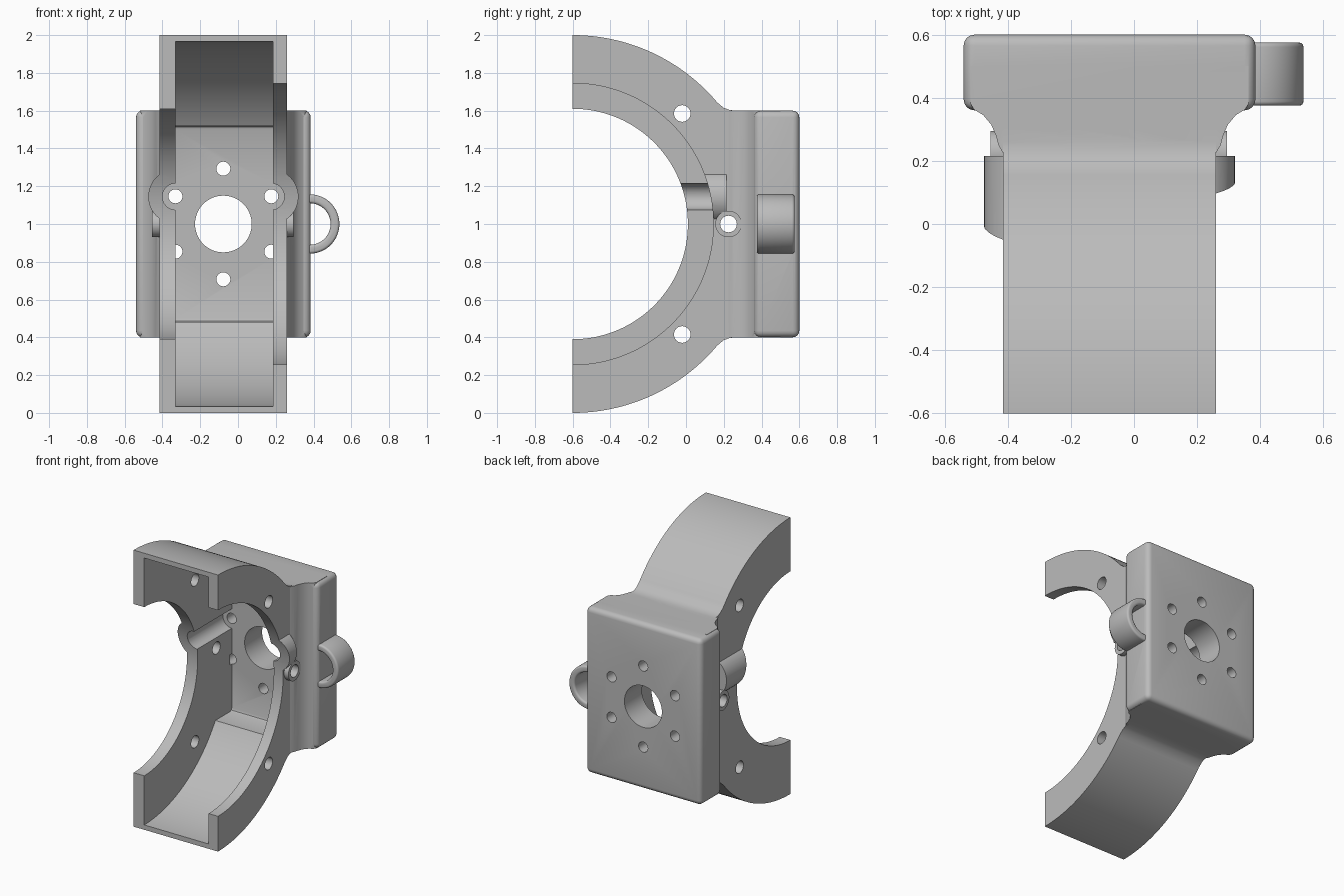
import bpy
import bmesh
from math import sin, cos, radians, pi
from mathutils import Vector

cube = bpy.data.objects.get("Cube")
if cube:
    bpy.data.objects.remove(cube, do_unlink=True)

CX = -0.0775          # centre plane of the bracket
HALF = 0.3375         # half width of the half ring
RING = (-0.6, 1.0)    # ring axis (y, z)

grey = bpy.data.materials.new("plain_grey")
grey.use_nodes = True
COLOUR = (0.5, 0.5, 0.5, 1)
grey.diffuse_color = COLOUR
grey.node_tree.nodes["Principled BSDF"].inputs["Base Color"].default_value = COLOUR


def prism(name, points, axis, start, end):
    """Extrude a 2D outline along an axis; the outline uses the other two axes in order."""
    bm = bmesh.new()
    rows = []
    for t in (start, end):
        row = []
        for p in points:
            co = list(p)
            co.insert("xyz".index(axis), t)
            row.append(bm.verts.new(Vector(co)))
        rows.append(row)
    n = len(points)
    bm.faces.new(rows[0])
    bm.faces.new(rows[1])
    for i in range(n):
        j = (i + 1) % n
        bm.faces.new((rows[0][i], rows[0][j], rows[1][j], rows[1][i]))
    bmesh.ops.recalc_face_normals(bm, faces=bm.faces)
    mesh = bpy.data.meshes.new(name)
    bm.to_mesh(mesh)
    bm.free()
    mesh.materials.append(grey)
    ob = bpy.data.objects.new(name, mesh)
    bpy.context.collection.objects.link(ob)
    return ob


def rod(name, centre, radius, axis, start, end, sides=48):
    ring = [(centre[0] + radius * cos(2 * pi * i / sides),
             centre[1] + radius * sin(2 * pi * i / sides)) for i in range(sides)]
    return prism(name, ring, axis, start, end)


def apply(ob, mod):
    bpy.context.view_layer.objects.active = ob
    bpy.ops.object.modifier_apply(modifier=mod.name)


def combine(target, other, operation):
    mod = target.modifiers.new("combine", 'BOOLEAN')
    mod.operation = operation
    mod.solver = 'EXACT'
    mod.object = other
    apply(target, mod)
    bpy.data.objects.remove(other, do_unlink=True)


def add(other):
    combine(bracket, other, 'UNION')


def cut(other):
    combine(bracket, other, 'DIFFERENCE')


def round_edges(ob, width):
    mod = ob.modifiers.new("round", 'BEVEL')
    mod.width = width
    mod.segments = 4
    mod.limit_method = 'ANGLE'
    mod.angle_limit = radians(40)
    apply(ob, mod)


# Half ring running into the neck, as a side outline
lower = [(RING[0] + cos(radians(a)), RING[1] + sin(radians(a))) for a in range(-90, -39)]
lower += [(0.2, 0.385), (0.23, 0.396), (0.26, 0.4), (0.3, 0.4)]
outline = lower + [(y, 2 - z) for y, z in reversed(lower)]
bracket = prism("motor_bracket", outline, "x", CX - HALF, CX + HALF)

# Flared neck between ring and mounting plate
flare = [(HALF, 0.2), (HALF, 0.225), (0.352, 0.25), (0.36, 0.28), (0.375, 0.315),
         (0.4, 0.345), (0.43, 0.363), (0.44, 0.38), (0.44, 0.5)]
add(prism("neck", [(CX + x, y) for x, y in flare]
          + [(CX - x, y) for x, y in reversed(flare)], "z", 0.4, 1.6))

# Rounded mounting plate
plate = prism("mounting_plate", [(-0.54, 0.36), (0.385, 0.36), (0.385, 0.6), (-0.54, 0.6)],
              "z", 0.4, 1.6)
round_edges(plate, 0.035)
add(plate)

# Screw access bulges and cross-hole bosses
for side in (-1, 1):
    add(rod("screw_bulge", (CX + side * 0.2525, 1.145), 0.145, "y", -0.15, 0.215))
add(rod("cross_boss", (0.225, 1), 0.07, "x", -0.455, 0.295))

# Cable loop on the left side of the plate
loop = rod("cable_loop", (0.38, 1), 0.157, "y", 0.375, 0.575, 64)
combine(loop, rod("loop_hole", (0.38, 1), 0.11, "y", 0.3, 0.7, 64), 'DIFFERENCE')
round_edges(loop, 0.014)
add(loop)

# Hollow channel and the squared pocket behind it
cut(rod("channel", RING, 0.965, "x", -0.33, 0.185, 180))
pocket = [(-0.3, 0.48), (0.38, 0.48), (0.394, 0.486), (0.4, 0.5)]
cut(prism("pocket", pocket + [(y, 2 - z) for y, z in reversed(pocket)], "x", -0.33, 0.185))

# Side walls have different inner radii
cut(rod("right_wall_bore", RING, 0.61, "x", -0.7, -0.3, 180))
cut(rod("left_wall_bore", RING, 0.745, "x", 0.1, 0.7, 180))

# Screwdriver grooves along the walls
for side in (-1, 1):
    cut(rod("groove", (CX + side * 0.2525, 1.145), 0.07, "y", -0.4, 0.4))

# Central hole and bolt circle through the plate
cut(rod("shaft_hole", (CX, 1), 0.15, "y", 0.3, 0.8, 64))
for k in range(6):
    a = radians(30 + 60 * k)
    cut(rod("bolt_hole", (CX + 0.293 * cos(a), 1 + 0.293 * sin(a)), 0.037, "y", 0.38, 0.8, 32))

# Holes through both side walls
for y, z in ((-0.02, 1.585), (-0.02, 0.415), (0.225, 1)):
    cut(rod("wall_hole", (y, z), 0.044, "x", -0.8, 0.8, 32))

# Smooth curves, sharp corners
bpy.ops.object.select_all(action='DESELECT')
bracket.select_set(True)
bpy.context.view_layer.objects.active = bracket
bpy.ops.object.shade_smooth_by_angle(angle=radians(30))
